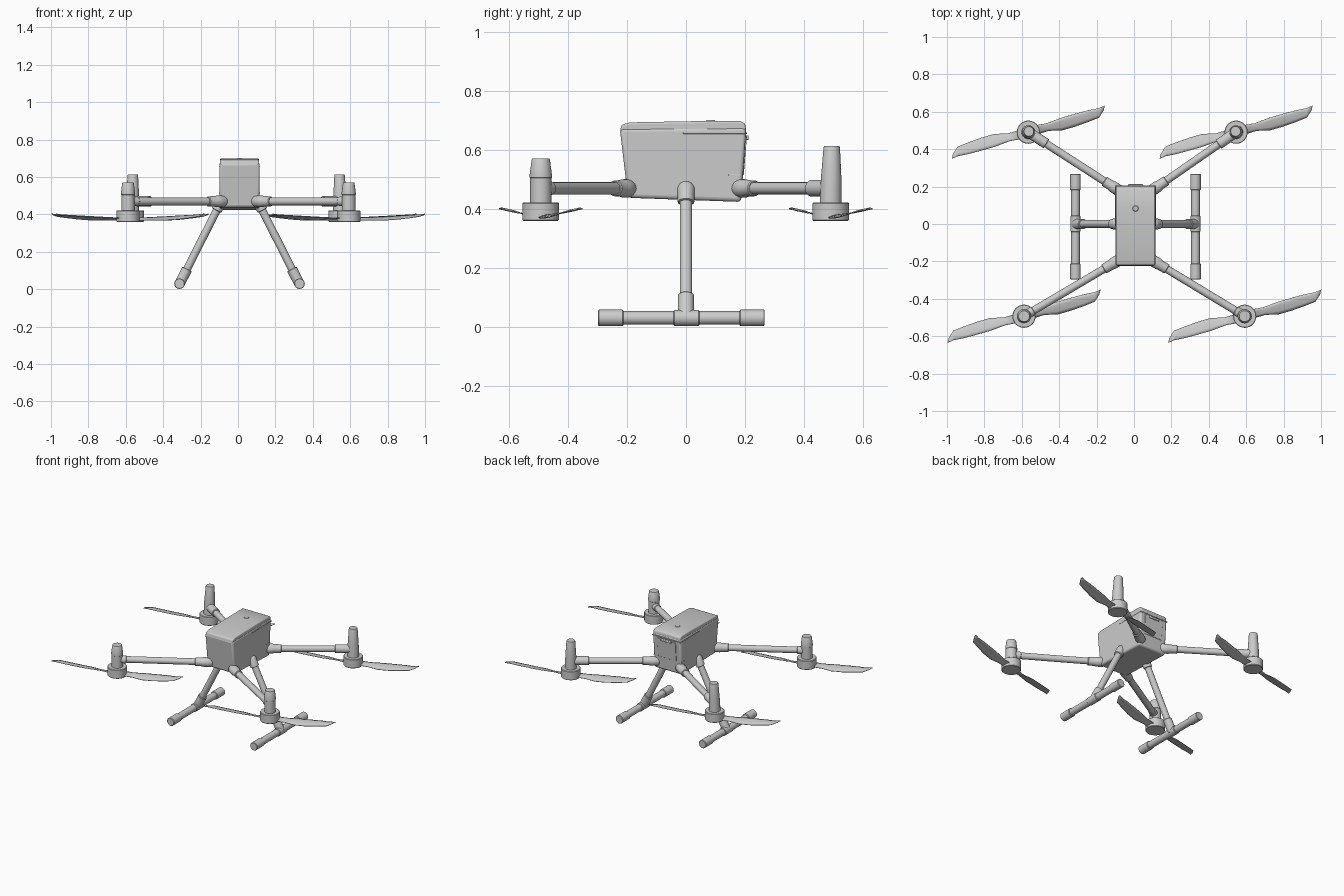
import bpy, bmesh, math
from mathutils import Vector

if "Cube" in bpy.data.objects:
    bpy.data.objects.remove(bpy.data.objects["Cube"])

CX = 0.008  # body centre line


def finish(name, bm, bevel=0.0, segs=3, angle=35):
    bmesh.ops.recalc_face_normals(bm, faces=bm.faces)
    me = bpy.data.meshes.new(name)
    bm.to_mesh(me)
    bm.free()
    ob = bpy.data.objects.new(name, me)
    bpy.context.collection.objects.link(ob)
    if bevel:
        m = ob.modifiers.new("bevel", 'BEVEL')
        m.width, m.segments = bevel, segs
    bpy.ops.object.select_all(action='DESELECT')
    ob.select_set(True)
    bpy.context.view_layer.objects.active = ob
    bpy.ops.object.shade_smooth_by_angle(angle=math.radians(angle))
    return ob


def turned(name, a, b, stations, n=32):
    """Round part along a->b; stations are (distance fraction, radius)."""
    a, b = Vector(a), Vector(b)
    q = (b - a).to_track_quat('Z', 'Y')
    bm = bmesh.new()
    rings = []
    for t, r in stations:
        c = a.lerp(b, t)
        rings.append([bm.verts.new(c + q @ Vector((r * math.cos(k * math.tau / n),
                      r * math.sin(k * math.tau / n), 0))) for k in range(n)])
    for r0, r1 in zip(rings, rings[1:]):
        for k in range(n):
            bm.faces.new((r0[k], r0[(k + 1) % n], r1[(k + 1) % n], r1[k]))
    bm.faces.new(rings[0])
    bm.faces.new(rings[-1])
    return finish(name, bm)


def tube(name, a, b, r):
    L = (Vector(b) - Vector(a)).length
    e = min(0.003, r * 0.3)
    return turned(name, a, b, [(0, r - e), (e / L, r), (1 - e / L, r), (1, r - e)])


def slab(name, profile, x0, x1, bevel, segs=3):
    """Side profile (y, z) extruded across x."""
    bm = bmesh.new()
    f = bm.faces.new([bm.verts.new((x0, y, z)) for y, z in profile])
    g = bmesh.ops.extrude_face_region(bm, geom=[f])
    bmesh.ops.translate(bm, vec=(x1 - x0, 0, 0),
                        verts=[v for v in g['geom'] if isinstance(v, bmesh.types.BMVert)])
    return finish(name, bm, bevel, segs)


def box(name, x0, x1, y0, y1, z0, z1, bevel=0.0015):
    return slab(name, [(y0, z0), (y1, z0), (y1, z1), (y0, z1)], x0, x1, bevel, 2)


# Body, lid and panels
slab("body_shell", [(-0.225, 0.675), (-0.197, 0.438), (0.187, 0.424), (0.205, 0.678)],
     CX - 0.108, CX + 0.108, 0.013)
slab("body_lid", [(-0.224, 0.664), (0.204, 0.666), (0.201, 0.69), (0.185, 0.698),
                  (0.08, 0.699), (-0.19, 0.694), (-0.219, 0.686)],
     CX - 0.105, CX + 0.105, 0.007)
slab("rear_hatch_seam", [(-0.01, 0.655), (0.207, 0.655), (0.207, 0.660), (-0.01, 0.660)],
     CX - 0.109, CX + 0.109, 0.001, 1)
slab("rear_panel", [(0.17, 0.515), (0.196, 0.515), (0.207, 0.648), (0.17, 0.648)],
     CX - 0.07, CX + 0.07, 0.002, 2)
box("rear_latch", CX - 0.04, CX + 0.04, 0.195, 0.213, 0.634, 0.65, 0.004)
box("side_vent", CX - 0.109, CX + 0.109, 0.145, 0.19, 0.513, 0.517, 0.001)
tube("lid_button", (CX, 0.083, 0.69), (CX, 0.083, 0.702), 0.016)


# Propeller outline: edge points (x, y, z) of one blade, the other is rotated
LEAD = [(0.03, 0.035, 0.380), (0.10, 0.048, 0.383), (0.18, 0.078, 0.387),
        (0.25, 0.098, 0.391), (0.32, 0.117, 0.395), (0.375, 0.128, 0.398), (0.409, 0.142, 0.401)]
TRAIL = [(0.045, -0.012, 0.371), (0.11, 0.008, 0.369), (0.18, 0.010, 0.369),
         (0.25, 0.030, 0.373), (0.32, 0.055, 0.381), (0.378, 0.078, 0.389), (0.403, 0.118, 0.398)]


def propeller(name, cx, cy):
    bm = bmesh.new()
    for s in (1, -1):
        rows = []
        for l, t in zip(LEAD, TRAIL):
            row = []
            for k in range(5):
                p = Vector(l).lerp(Vector(t), k / 4)
                p.z += 0.003 * math.sin(math.pi * k / 4)
                row.append(bm.verts.new((cx + s * p.x, cy + s * p.y, p.z)))
            rows.append(row)
        for a, b in zip(rows, rows[1:]):
            for k in range(4):
                bm.faces.new((a[k], a[k + 1], b[k + 1], b[k]))
    ob = finish(name, bm, angle=50)
    m = ob.modifiers.new("thickness", 'SOLIDIFY')
    m.thickness, m.offset = 0.004, 0


# Arms, motors and propellers at the four corners
corners = {"front_left": (-0.588, -0.493), "front_right": (0.592, -0.493),
           "back_left": (-0.565, 0.491), "back_right": (0.546, 0.491)}
for tag, (mx, my) in corners.items():
    back = my > 0
    sx = 1 if mx > 0 else -1
    root = Vector((CX + sx * 0.075, 0.17 if back else -0.185, 0.47))
    end = Vector((mx, my, 0.47))
    d = (end - root).normalized()
    tube(tag + "_arm", root, end, 0.021)
    turned(tag + "_arm_root", root, root + d * 0.11,
           [(0, 0.022), (0.12, 0.031), (0.5, 0.031), (0.6, 0.028), (0.97, 0.027), (1, 0.024)])
    tube(tag + "_arm_collar", end - d * (0.115 if back else 0.06), end, 0.028 if back else 0.025)
    tube(tag + "_motor", (mx, my, 0.36), (mx, my, 0.422), 0.062)
    if back:  # tall leaning antenna housing
        turned(tag + "_motor_housing", (mx, my, 0.41), (mx - sx * 0.003, my + 0.004, 0.614),
               [(0, 0.037), (0.45, 0.035), (0.97, 0.028), (1, 0.026)])
    else:
        turned(tag + "_motor_housing", (mx, my, 0.41), (mx, my, 0.571),
               [(0, 0.036), (0.59, 0.036), (0.6, 0.038), (0.65, 0.038), (0.98, 0.031), (1, 0.029)])
    propeller(tag + "_propeller", mx, my)

# Landing legs and skids
for tag, s in (("left", -1), ("right", 1)):
    top = Vector((CX + s * 0.095, 0, 0.475))
    foot = Vector((CX + s * 0.321, 0, 0.028))
    tube(tag + "_leg", top, foot, 0.021)
    turned(tag + "_leg_root", top + (top - foot) * 0.03, top.lerp(foot, 0.12),
           [(0, 0.016), (0.12, 0.026), (0.3, 0.03), (0.97, 0.028), (1, 0.024)])
    tube(tag + "_leg_socket", top.lerp(foot, 0.82), foot, 0.028)
    x, z = foot.x, 0.03
    tube(tag + "_skid", (x, -0.29, z), (x, 0.26, z), 0.023)
    for part, y0, y1, r in (("front_grip", -0.298, -0.212, 0.028),
                            ("joint", -0.042, 0.045, 0.027),
                            ("back_grip", 0.182, 0.267, 0.028)):
        tube(tag + "_skid_" + part, (x, y0, z), (x, y1, z), r)
